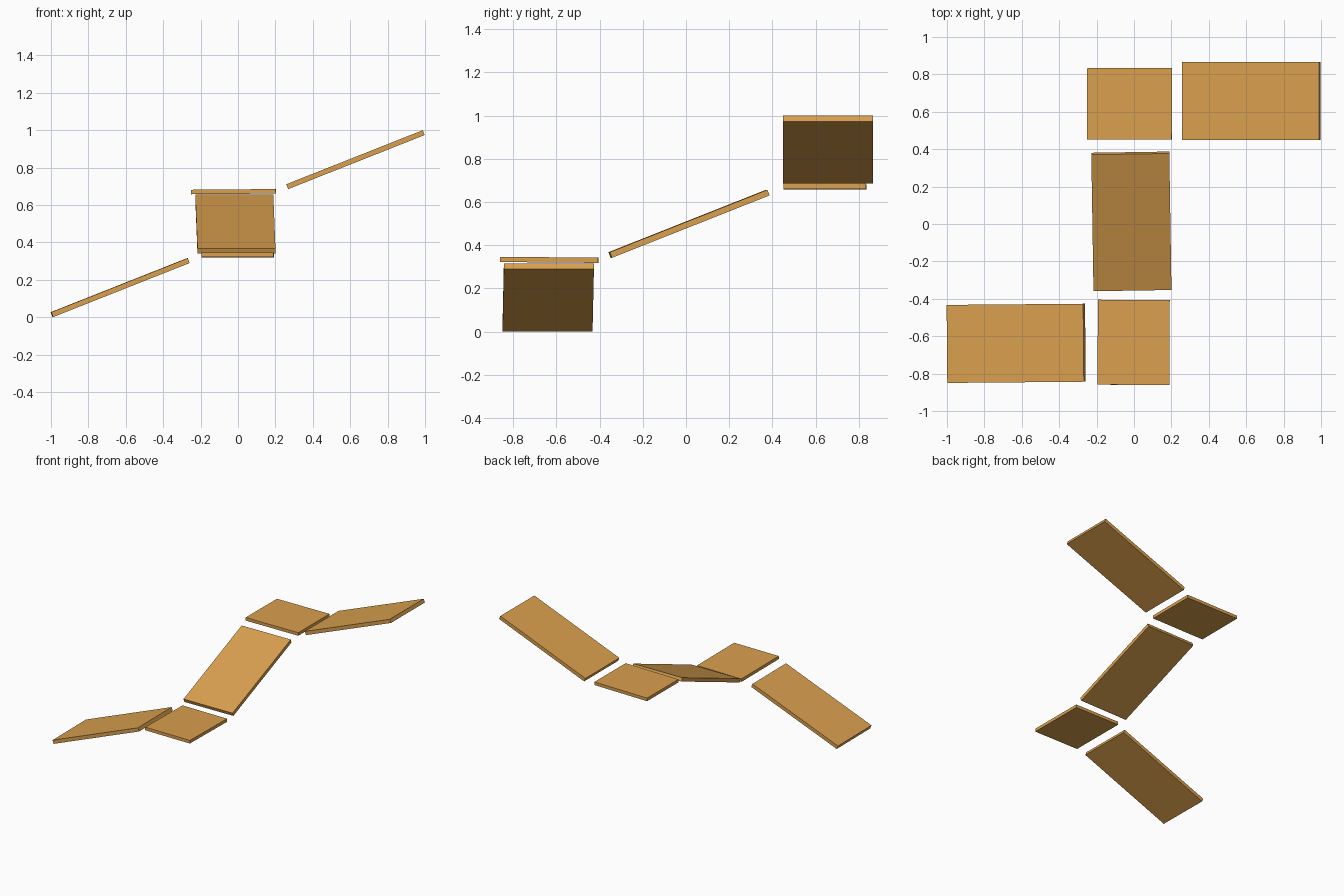
import bpy
from math import radians

if "Cube" in bpy.data.objects:
    bpy.data.objects.remove(bpy.data.objects["Cube"])

wood = bpy.data.materials.new("warm_wood")
wood.diffuse_color = (0.70, 0.35, 0.078, 1.0)
wood.use_nodes = True
wood.node_tree.nodes["Principled BSDF"].inputs["Base Color"].default_value = wood.diffuse_color


def slab(name, size, center, rot=(0, 0, 0)):
    """Thin rectangular board: full size, centre, tilt in degrees."""
    bpy.ops.mesh.primitive_cube_add(size=1, location=center,
                                    rotation=[radians(a) for a in rot])
    ob = bpy.context.object
    ob.name = name
    ob.scale = size
    bpy.ops.object.transform_apply(location=False, rotation=False, scale=True)
    ob.data.materials.append(wood)
    return ob


RUN, WIDTH, THICK, PITCH = 0.785, 0.417, 0.028, 21.6

# Three ramps, climbing right, back, then right again
slab("lower_ramp", (RUN, WIDTH, THICK), (-0.63, -0.638, 0.158), (0, -PITCH, 0.5))
slab("middle_ramp", (WIDTH, RUN, THICK), (-0.014, 0.014, 0.499), (PITCH, 0, 0.9))
slab("upper_ramp", (RUN, WIDTH, THICK), (0.628, 0.658, 0.842), (0, -PITCH, 0))

# Two landings between the ramps, very slightly tilted
slab("lower_landing", (0.384, 0.454, 0.024), (-0.002, -0.633, 0.332), (-0.5, 0, -0.3))
slab("upper_landing", (0.453, 0.382, 0.024), (-0.024, 0.643, 0.671), (0, -0.5, -0.2))
